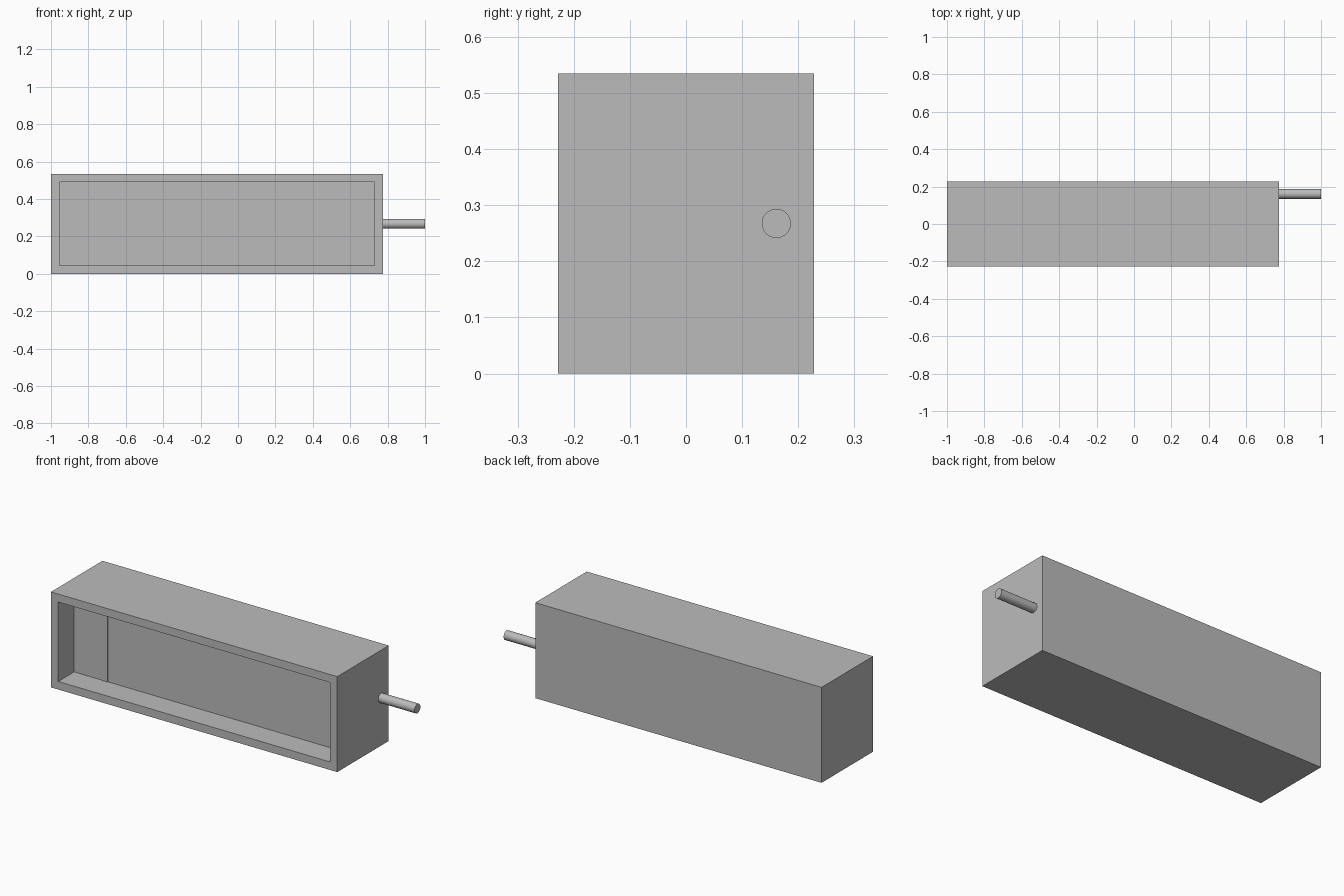
import bpy, bmesh, math
from mathutils import Vector, Matrix

if "Cube" in bpy.data.objects:
    bpy.data.objects.remove(bpy.data.objects["Cube"])

grey = bpy.data.materials.new("plain_grey")
grey.diffuse_color = (0.5, 0.5, 0.5, 1)
grey.use_nodes = True
grey.node_tree.nodes["Principled BSDF"].inputs["Base Color"].default_value = grey.diffuse_color

X0, X1, Y, H = -1.0, 0.775, 0.228, 0.535   # case extents
RIM, DEPTH = 0.045, 0.141                  # front rim width, recess depth


def box(bm, lo, hi):
    lo, hi = Vector(lo), Vector(hi)
    m = Matrix.Translation((lo + hi) / 2) @ Matrix.Diagonal((*(hi - lo), 1))
    bmesh.ops.create_cube(bm, size=1, matrix=m)


def finish(name, bm):
    me = bpy.data.meshes.new(name)
    bm.to_mesh(me)
    bm.free()
    me.materials.append(grey)
    ob = bpy.data.objects.new(name, me)
    bpy.context.collection.objects.link(ob)
    return ob


# Case: block whose front face is inset to a rim and pushed back
bm = bmesh.new()
box(bm, (X0, -Y, 0), (X1, Y, H))
bm.normal_update()
front = min(bm.faces, key=lambda f: f.calc_center_median().y)
bmesh.ops.inset_region(bm, faces=[front], thickness=RIM, use_even_offset=True)
ext = bmesh.ops.extrude_face_region(bm, geom=[front])
bmesh.ops.translate(bm, vec=(0, DEPTH, 0),
                    verts=[v for v in ext["geom"] if isinstance(v, bmesh.types.BMVert)])
if front.is_valid:
    bmesh.ops.delete(bm, geom=[front], context='FACES_ONLY')
bmesh.ops.recalc_face_normals(bm, faces=bm.faces)
finish("case", bm)

# Thin upright strip on the recessed panel
bm = bmesh.new()
back = -Y + DEPTH
box(bm, (-0.782, back - 0.003, RIM), (-0.745, back + 0.003, H - RIM))
finish("panel_strip", bm)

# Round rod sticking out of the right end
bm = bmesh.new()
m = Matrix.Translation(((X1 + 1) / 2, 0.161, H / 2)) @ Matrix.Rotation(math.pi / 2, 4, 'Y')
bmesh.ops.create_cone(bm, cap_ends=True, segments=32, radius1=0.026, radius2=0.026,
                      depth=1 - X1, matrix=m)
rod = finish("side_rod", bm)
bpy.context.view_layer.objects.active = rod
rod.select_set(True)
bpy.ops.object.shade_smooth_by_angle(angle=math.radians(40))
